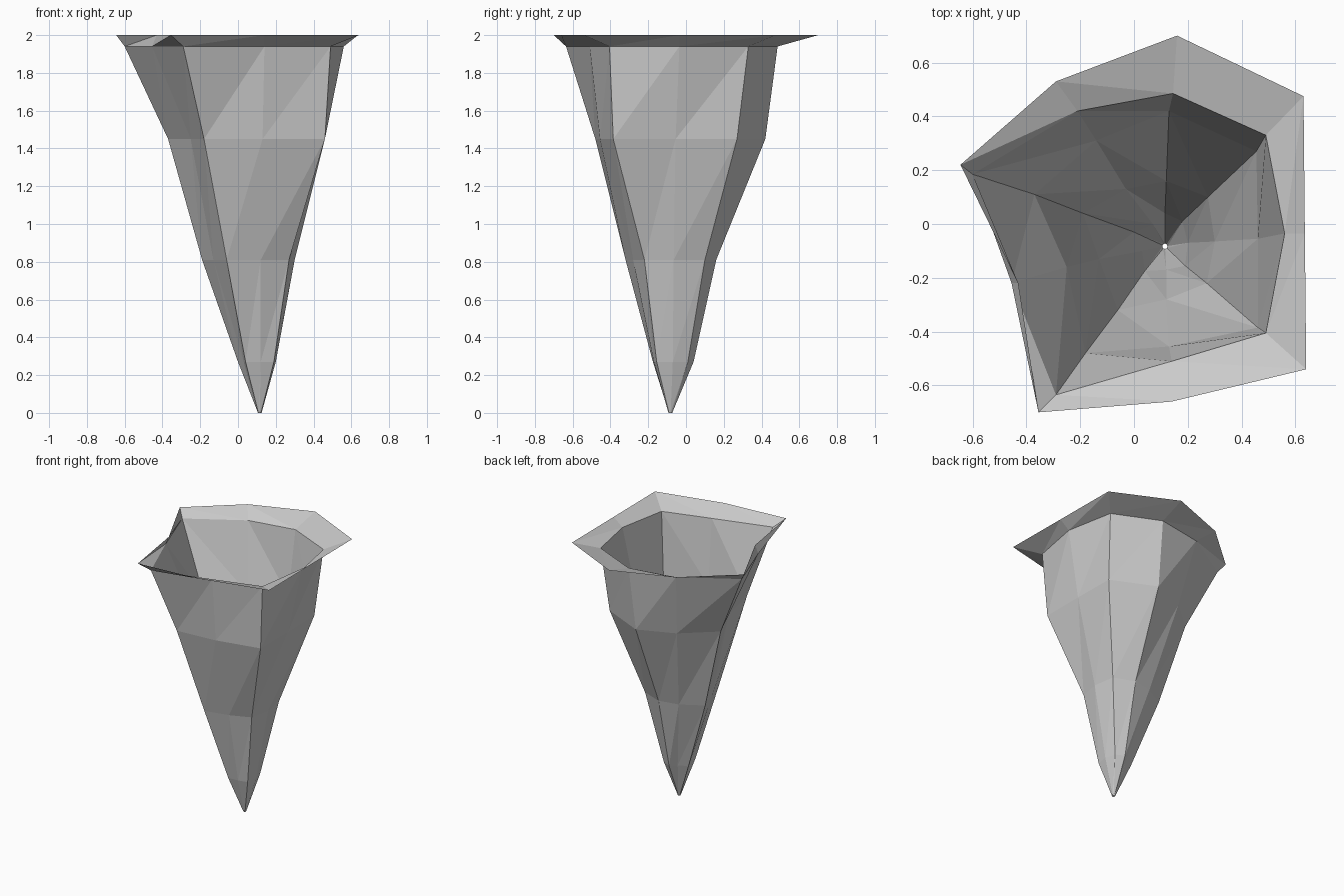
import bpy
import bmesh
import math
from mathutils import Vector

default_cube = bpy.data.objects.get("Cube")
if default_cube:
    bpy.data.objects.remove(default_cube, do_unlink=True)

# One weathered grey for the whole shell
grey = bpy.data.materials.new("stone grey")
grey.use_nodes = True
grey_value = (0.6, 0.6, 0.6, 1.0)
grey.diffuse_color = grey_value
grey.node_tree.nodes["Principled BSDF"].inputs["Base Color"].default_value = grey_value

# Heights of the stacked rings, from the flared rim down to the tip
ring_heights = (2, 1.94, 1.45, 0.81, 0.27, 0)
tip_centre = Vector((0.115, -0.083))
tip_radius = 0.01

# Ribs run down the spike, counter-clockwise from the front right corner;
# each lists its plan positions from the rim towards the tip
front_right_rib = [(-.355, -.7), (-.29, -.635), (-.18, -.48), (-.06, -.32), (.04, -.175)]
front_rib = [(.14, -.66), (.14, -.51), (.13, -.455), (.12, -.28), (.12, -.17)]
front_left_rib = [(.64, -.54), (.49, -.405), (.46, -.385), (.27, -.22), (.19, -.155)]
left_rib = [(.635, -.035), (.56, -.035), (.46, -.055), (.3, -.065), (.2, -.07)]
back_left_rib = [(.63, .475), (.49, .33), (.455, .27), (.275, .1), (.18, .01)]
back_rib = [(.16, .7), (.145, .485), (.13, .42), (.12, .16), (.115, .04)]
back_right_rib = [(-.29, .53), (-.21, .42), (-.14, .31), (-.03, .13), (.07, 0)]
right_corner_rib = [(-.645, .22), (-.6, .185), (-.37, .11), (-.19, .04), (0, -.03)]
right_rib = [(-.43, -.22), (-.455, -.22), (-.25, -.16), (-.13, -.13), (.03, -.1)]

ribs = [
    front_right_rib, front_rib, front_left_rib, left_rib, back_left_rib,
    back_rib, back_right_rib, right_corner_rib, right_rib,
]


def add_rib(bm, plan_points):
    """Place one rib's vertices and finish it on the small open tip ring."""
    direction = (Vector(plan_points[-1]) - tip_centre).normalized()
    tip = tip_centre + direction * tip_radius
    positions = [Vector(point) for point in plan_points] + [tip]
    return [bm.verts.new((p.x, p.y, z)) for p, z in zip(positions, ring_heights)]


def bridge_ribs(bm, first, second):
    """Fill the strip between neighbouring ribs with flat triangles."""
    for level in range(len(ring_heights) - 1):
        below = level + 1
        bm.faces.new((first[level], first[below], second[level]))
        bm.faces.new((second[level], first[below], second[below]))


# Hollow faceted spike with open top and open tip
bm = bmesh.new()
columns = [add_rib(bm, rib) for rib in ribs]
for index, column in enumerate(columns):
    bridge_ribs(bm, column, columns[(index + 1) % len(columns)])

mesh = bpy.data.meshes.new("hollow_spike")
bm.to_mesh(mesh)
bm.free()
mesh.materials.append(grey)
spike = bpy.data.objects.new("hollow_spike", mesh)
bpy.context.collection.objects.link(spike)
